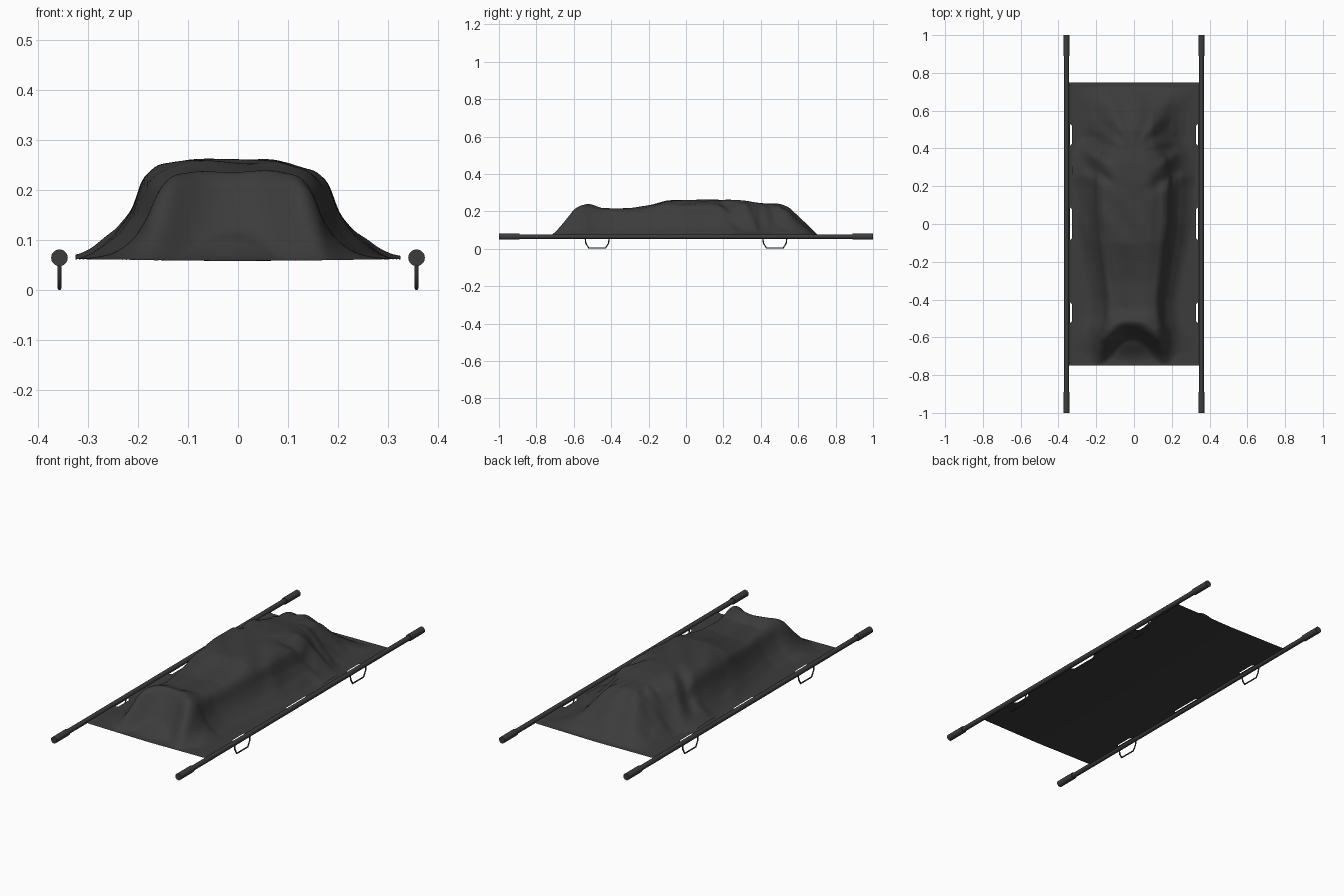
import bpy, bmesh, math
from mathutils import Vector

default = bpy.data.objects.get("Cube")
if default:
    bpy.data.objects.remove(default, do_unlink=True)

# One dark grey for fabric and frame
grey = bpy.data.materials.new("dark_grey")
grey.use_nodes = True
colour = (0.045, 0.045, 0.045, 1)
grey.diffuse_color = colour
shader = next(n for n in grey.node_tree.nodes if n.type == 'BSDF_PRINCIPLED')
shader.inputs["Base Color"].default_value = colour
shader.inputs["Roughness"].default_value = 0.8

POLE_X, POLE_Z = 0.357, 0.065


def make_object(name, bm, smooth_angle=None):
    mesh = bpy.data.meshes.new(name)
    bm.to_mesh(mesh)
    bm.free()
    mesh.materials.append(grey)
    obj = bpy.data.objects.new(name, mesh)
    bpy.context.collection.objects.link(obj)
    if smooth_angle:
        bpy.ops.object.select_all(action='DESELECT')
        obj.select_set(True)
        bpy.context.view_layer.objects.active = obj
        bpy.ops.object.shade_smooth_by_angle(angle=math.radians(smooth_angle))
    return obj


def rod(name, start, end, radius, sides=20):
    start, end = Vector(start), Vector(end)
    bm = bmesh.new()
    bmesh.ops.create_cone(bm, cap_ends=True, segments=sides, radius1=radius,
                          radius2=radius, depth=(end - start).length)
    turn = (end - start).to_track_quat('Z', 'Y').to_matrix().to_4x4()
    bm.transform(turn)
    bmesh.ops.translate(bm, vec=(start + end) / 2, verts=bm.verts)
    return make_object(name, bm, 40)


def wire_leg(name, x, y):
    # Bent wire loop standing under the pole
    curve = bpy.data.curves.new(name, 'CURVE')
    curve.dimensions = '3D'
    curve.bevel_depth = 0.0038
    curve.bevel_resolution = 1
    curve.use_fill_caps = True
    half = [(0.064, POLE_Z - 0.006), (0.061, 0.03), (0.045, 0.0038)]
    path = [(-dy, z) for dy, z in half] + [(dy, z) for dy, z in reversed(half)]
    spline = curve.splines.new('POLY')
    spline.points.add(len(path) - 1)
    for point, (dy, z) in zip(spline.points, path):
        point.co = (x, y + dy, z, 1)
    curve.materials.append(grey)
    obj = bpy.data.objects.new(name, curve)
    bpy.context.collection.objects.link(obj)


# Frame: poles, grips and legs on both sides
for side, x in (("left", POLE_X), ("right", -POLE_X)):
    rod(side + "_pole", (x, -0.9, POLE_Z), (x, 0.9, POLE_Z), 0.0125)
    for end, s in (("front", -1), ("back", 1)):
        rod(f"{side}_{end}_grip", (x, s * 0.89, POLE_Z), (x, s, POLE_Z), 0.0167)
        wire_leg(f"{side}_{end}_leg", x, s * 0.475)

# Canvas bed with hand slots beside a narrow hem along each pole
slots = [(-0.525, -0.415), (-0.085, 0.09), (0.415, 0.53)]
rows = [(-0.75, 0)]
for low, high in slots:
    rows += [(low, 0.012), (high, -0.012)]
rows.append((0.75, 0))
half = [(0.327, 0.062), (0.339, 0.064), (0.349, 0.065)]
columns = [(-x, z) for x, z in reversed(half)] + [(0, 0.058)] + half
bm = bmesh.new()
grid = [[bm.verts.new((x, y + (taper if abs(x) == 0.327 else 0), z))
         for x, z in columns] for y, taper in rows]
for r in range(len(rows) - 1):
    for c in range(len(columns) - 1):
        if r % 2 and c in (1, 4):
            continue
        bm.faces.new((grid[r][c], grid[r][c + 1], grid[r + 1][c + 1], grid[r + 1][c]))
make_object("canvas_bed", bm)


# Shroud draped over a lying figure
def lookup(table, t):
    if t <= table[0][0]:
        return table[0][1]
    for (a, va), (b, vb) in zip(table, table[1:]):
        if t <= b:
            return va + (vb - va) * (t - a) / (b - a)
    return table[-1][1]


ridge = [(-0.74, 0), (-0.7, 0.035), (-0.65, 0.1), (-0.6, 0.168), (-0.56, 0.187),
         (-0.52, 0.18), (-0.45, 0.163), (-0.3, 0.163), (-0.2, 0.178), (-0.1, 0.2),
         (0.1, 0.202), (0.22, 0.205), (0.32, 0.2), (0.4, 0.188), (0.5, 0.182),
         (0.55, 0.16), (0.6, 0.112), (0.66, 0.055), (0.72, 0)]
width = [(-0.72, 0.19), (-0.6, 0.17), (-0.5, 0.15), (-0.4, 0.145), (-0.2, 0.17),
         (0, 0.195), (0.25, 0.2), (0.36, 0.17), (0.46, 0.135), (0.6, 0.14), (0.72, 0.17)]
# Steep sides along the torso, tent-like slopes at head and feet
steep = [(0, 1), (0.5, 0.99), (0.8, 0.94), (0.95, 0.8), (1.03, 0.5),
         (1.2, 0.25), (1.45, 0.06), (1.6, 0)]
tent = [(0, 1), (0.4, 0.97), (0.75, 0.86), (1, 0.66), (1.4, 0.3), (1.75, 0.08), (2, 0)]
tenting = [(-0.66, 0.6), (-0.5, 0.1), (0.2, 0), (0.42, 1), (0.72, 1)]


def bump(x, y, cx, cy, rx, ry, angle=0):
    dx, dy = x - cx, y - cy
    c, s = math.cos(angle), math.sin(angle)
    u, v = (dx * c + dy * s) / rx, (dy * c - dx * s) / ry
    return math.exp(-u * u - v * v)


def drape(x, y):
    # Cloth falls back between and beside the two toe ridges
    splay = 0.25 * max(0, -0.56 - y)
    toe = min(abs(x + 0.145 + splay), abs(x - 0.12 - splay))
    pull = 0.065 * (1 - math.exp(-(toe / 0.06) ** 2)) * min(1, max(0, (-0.45 - y) / 0.1))
    height = lookup(ridge, y - pull)
    u = abs(x + 0.005) / lookup(width, y)
    blend = lookup(tenting, y)
    h = height * ((1 - blend) * lookup(steep, u) + blend * lookup(tent, u))
    cover = min(1, h / 0.06)
    # Hollows between the legs, beside the neck, and along the arms
    h -= cover * 0.014 * bump(x, y, -0.01, -0.35, 0.05, 0.2)
    h -= cover * 0.03 * bump(x, y, 0.17, 0.24, 0.09, 0.035, 0.6)
    h -= cover * 0.025 * bump(x, y, -0.18, 0.26, 0.09, 0.03, -0.6)
    h += cover * 0.016 * bump(x, y, 0.18, 0.34, 0.08, 0.025, 0.6)
    h += cover * 0.016 * bump(x, y, -0.2, 0.35, 0.08, 0.025, -0.6)
    h -= cover * 0.012 * bump(x, y, 0.14, 0.05, 0.05, 0.3)
    h -= cover * 0.01 * bump(x, y, -0.13, -0.25, 0.02, 0.2, 0.15)
    # Soft apron of cloth under the arch of the feet
    h = max(h, 0.06 * bump(x, y, -0.01, -0.61, 0.14, 0.07) - 0.004)
    # Radiating folds around the head
    reach = y - 0.38
    if reach > 0:
        fade = min(1, math.hypot(x, reach) / 0.16) ** 2
        h += cover * 0.006 * fade * math.sin(11 * math.atan2(x, reach) + 0.8)
    # Gentle wrinkles over the body
    calm = math.exp(-(y / 0.45) ** 4)
    h += cover * calm * 0.003 * math.sin(38 * x + 14 * y + 2 * math.sin(9 * y))
    return h


bm = bmesh.new()
bmesh.ops.create_grid(bm, x_segments=90, y_segments=190, size=1)
for v in bm.verts:
    x, y = v.co.x * 0.325, v.co.y * 0.745
    v.co = (x, y, 0.058 + 0.012 * abs(x) + max(0, drape(x, y)))
for _ in range(3):
    bmesh.ops.smooth_vert(bm, verts=[v for v in bm.verts if not v.is_boundary],
                          factor=0.5, use_axis_z=True)
flat = [f for f in bm.faces
        if all(v.co.z - 0.058 - 0.012 * abs(v.co.x) < 0.0008 for v in f.verts)]
bmesh.ops.delete(bm, geom=flat, context='FACES')
make_object("shroud", bm, 80)
